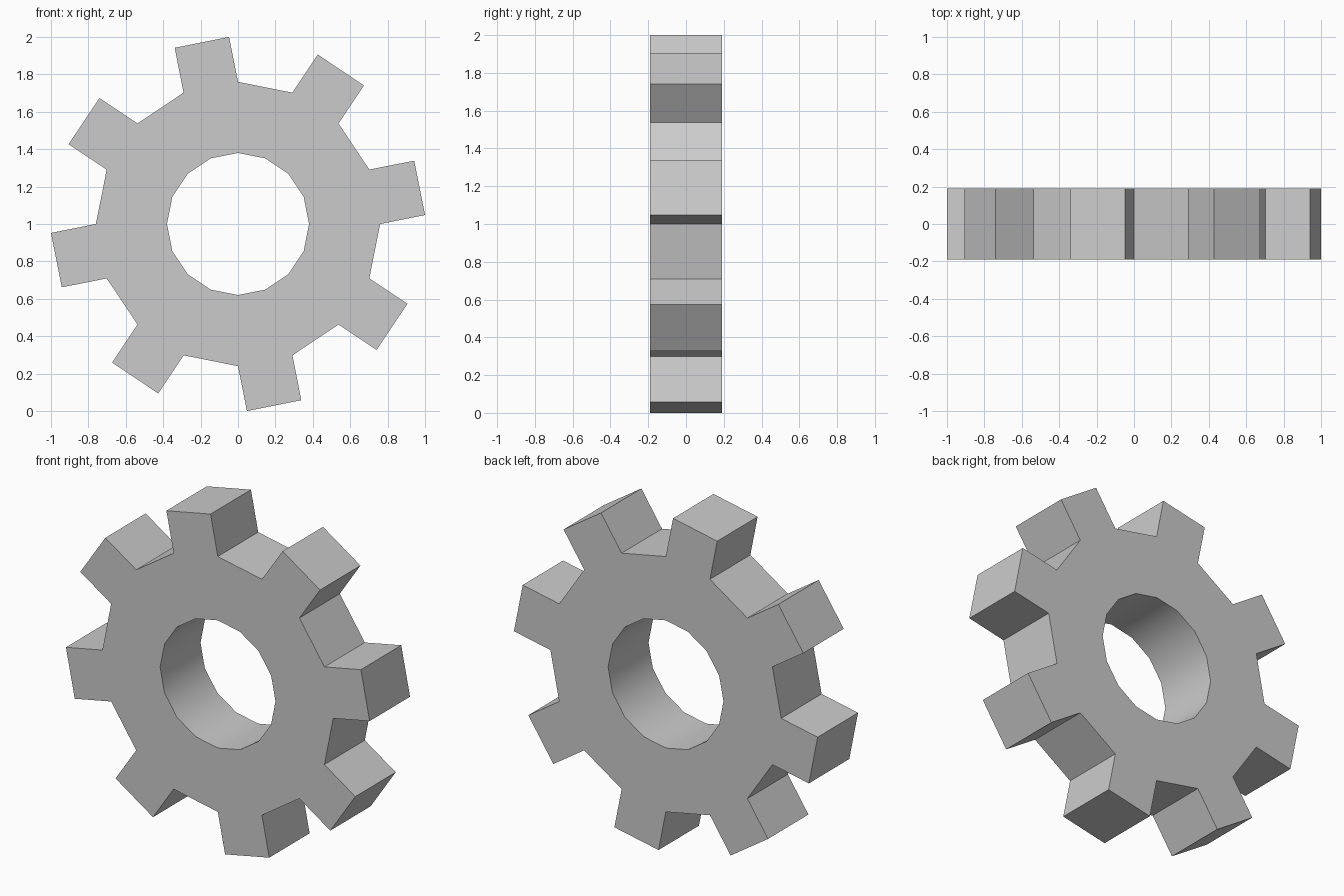
import bpy, bmesh
from math import sin, cos, pi, radians
from mathutils import Vector

if "Cube" in bpy.data.objects:
    bpy.data.objects.remove(bpy.data.objects["Cube"])

SIDES = 16          # ring segments, every second one carries a tooth
R_HOLE, R_ROOT = 0.38, 0.76
HALF = 0.19         # half thickness
STEP = 2 * pi / SIDES
TOOTH = (1 - R_ROOT) / cos(STEP / 2)   # tip corners reach x = 1


def polar(r, a):
    return Vector((r * cos(a), -HALF, 1 + r * sin(a)))


bm = bmesh.new()

# Front face: ring of quads around the hole
inner = [bm.verts.new(polar(R_HOLE, i * STEP)) for i in range(SIDES)]
outer = [bm.verts.new(polar(R_ROOT, i * STEP)) for i in range(SIDES)]
for i in range(SIDES):
    j = (i + 1) % SIDES
    bm.faces.new((inner[i], outer[i], outer[j], inner[j]))
    # Straight-sided tooth on alternate segments
    if i % 2 == 0:
        a = (i + 0.5) * STEP
        out = Vector((cos(a), 0, sin(a))) * TOOTH
        t0 = bm.verts.new(outer[i].co + out)
        t1 = bm.verts.new(outer[j].co + out)
        bm.faces.new((outer[i], t0, t1, outer[j]))

# Thickness along y
ext = bmesh.ops.extrude_face_region(bm, geom=bm.faces[:], use_keep_orig=True)
back = [g for g in ext["geom"] if isinstance(g, bmesh.types.BMVert)]
bmesh.ops.translate(bm, verts=back, vec=(0, 2 * HALF, 0))
bmesh.ops.recalc_face_normals(bm, faces=bm.faces[:])

mesh = bpy.data.meshes.new("gear")
bm.to_mesh(mesh)
bm.free()
gear = bpy.data.objects.new("gear", mesh)
bpy.context.collection.objects.link(gear)

# Smooth bore, crisp teeth
bpy.context.view_layer.objects.active = gear
gear.select_set(True)
bpy.ops.object.shade_smooth_by_angle(angle=radians(30))
